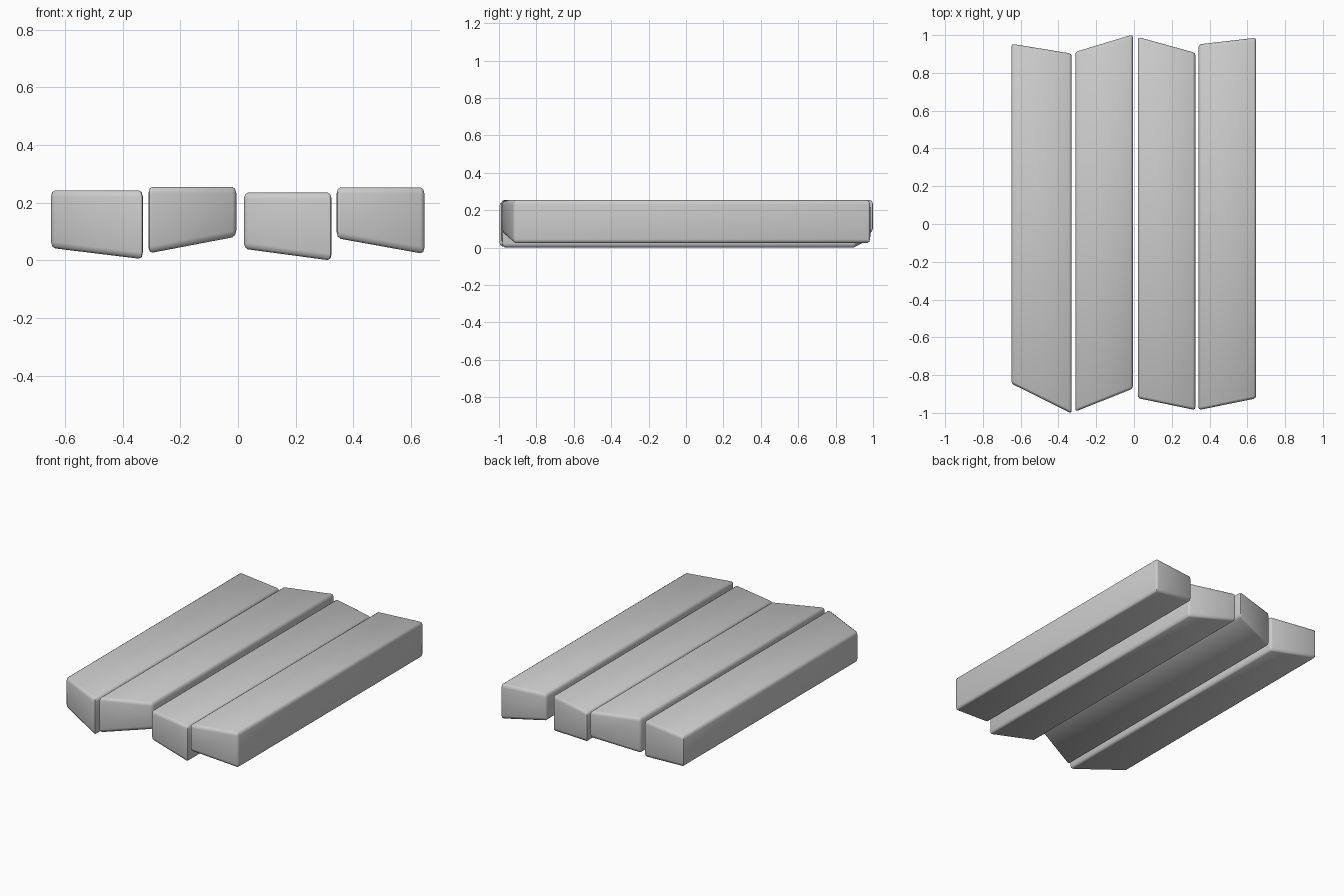
import bpy
import bmesh

if "Cube" in bpy.data.objects:
    bpy.data.objects.remove(bpy.data.objects["Cube"])

BEVEL = 0.014
Z_STRETCH = 1.6   # chamfers are taller than they are wide


def plank(name, x, front, back, bottom, top):
    """Board with slanted ends and underside; pairs are (left, right)."""
    bm = bmesh.new()
    rings = []
    for ends in (front, back):
        pts = [(x[0], ends[0], bottom[0]), (x[1], ends[1], bottom[1]),
               (x[1], ends[1], top), (x[0], ends[0], top)]
        rings.append([bm.verts.new((a, b, c / Z_STRETCH)) for a, b, c in pts])
    f, b = rings
    bm.faces.new(f)
    bm.faces.new(b[::-1])
    for i in range(4):
        j = (i + 1) % 4
        bm.faces.new((f[j], f[i], b[i], b[j]))
    bmesh.ops.recalc_face_normals(bm, faces=bm.faces)
    bmesh.ops.bevel(bm, geom=bm.edges[:], offset=BEVEL, segments=2,
                    profile=0.5, affect='EDGES')
    bmesh.ops.scale(bm, vec=(1, 1, Z_STRETCH), verts=bm.verts)
    bmesh.ops.recalc_face_normals(bm, faces=bm.faces)
    me = bpy.data.meshes.new(name)
    bm.to_mesh(me)
    bm.free()
    obj = bpy.data.objects.new(name, me)
    bpy.context.collection.objects.link(obj)
    for o in bpy.context.selected_objects:
        o.select_set(False)
    obj.select_set(True)
    bpy.context.view_layer.objects.active = obj
    bpy.ops.object.shade_smooth_by_angle(angle=0.9)
    return obj


# Four boards side by side, left to right
plank("plank_left", (-0.649, -0.330), (-0.845, -1.003), (0.954, 0.902), (0.043, 0.004), 0.243)
plank("plank_mid_left", (-0.311, -0.006), (-0.993, -0.872), (0.911, 1.003), (0.024, 0.082), 0.255)
plank("plank_mid_right", (0.020, 0.325), (-0.922, -0.985), (0.990, 0.906), (0.040, -0.001), 0.235)
plank("plank_right", (0.342, 0.647), (-0.985, -0.923), (0.951, 0.986), (0.077, 0.022), 0.253)
